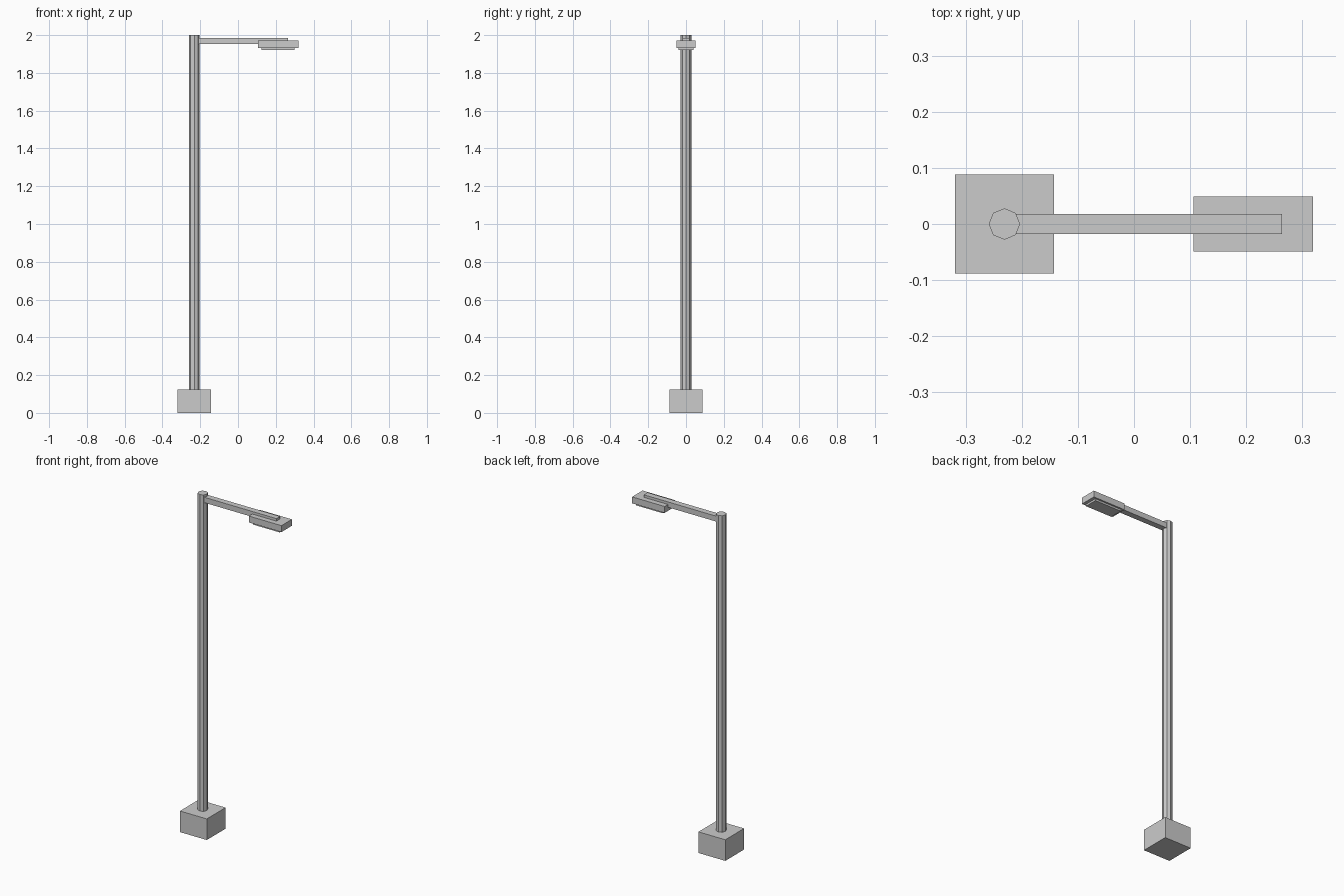
import bpy

if "Cube" in bpy.data.objects:
    bpy.data.objects.remove(bpy.data.objects["Cube"])


def box(name, x, y, z):
    """Box from (min, max) ranges on each axis."""
    centre = [(a + b) / 2 for a, b in (x, y, z)]
    bpy.ops.mesh.primitive_cube_add(size=1, location=centre)
    ob = bpy.context.object
    ob.name = name
    ob.scale = [b - a for a, b in (x, y, z)]
    bpy.ops.object.transform_apply(location=False, rotation=False, scale=True)
    return ob


POLE_X = -0.231

# Square footing
box("base_block", (-0.319, -0.143), (-0.088, 0.088), (0, 0.125))

# Octagonal pole, corners on the axes
bottom, top = 0.12, 2.0
bpy.ops.mesh.primitive_cylinder_add(vertices=8, radius=0.028, depth=top - bottom,
                                    location=(POLE_X, 0, (bottom + top) / 2))
bpy.context.object.name = "pole"

# Arm reaching from inside the pole over the lamp
box("arm", (-0.215, 0.264), (-0.0175, 0.0175), (1.954, 1.986))

# Lamp housing and the light panel under it
box("lamp_housing", (0.106, 0.319), (-0.049, 0.049), (1.933, 1.971))
box("light_panel", (0.124, 0.300), (-0.039, 0.039), (1.922, 1.940))
